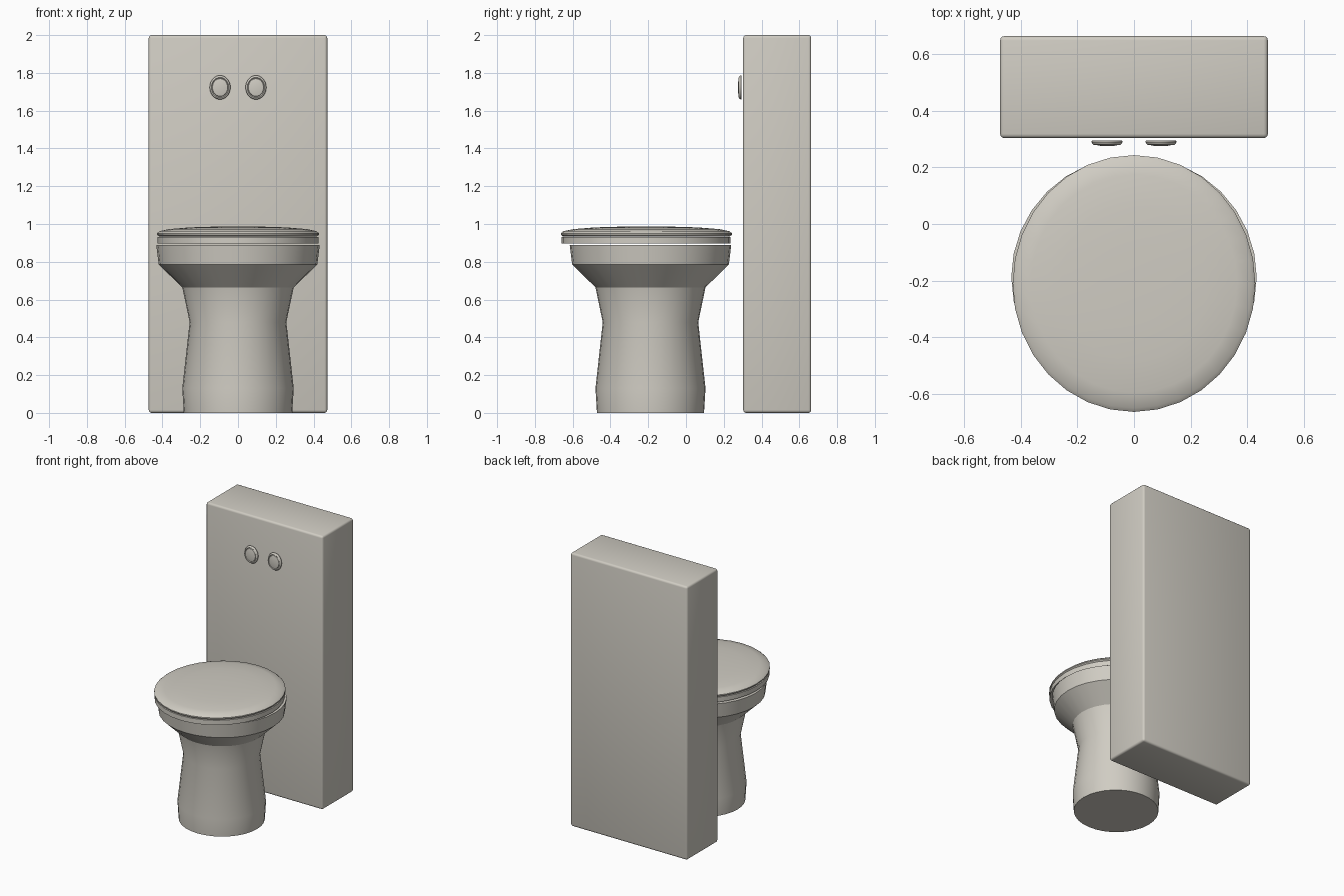
import bpy, bmesh, math
from mathutils import Matrix

if "Cube" in bpy.data.objects:
    bpy.data.objects.remove(bpy.data.objects["Cube"], do_unlink=True)

ceramic = bpy.data.materials.new("warm_white_ceramic")
ceramic.use_nodes = True
COLOR = (0.63, 0.605, 0.545, 1)
ceramic.diffuse_color = COLOR
ceramic.node_tree.nodes["Principled BSDF"].inputs["Base Color"].default_value = COLOR


def finish(name, bm):
    bmesh.ops.recalc_face_normals(bm, faces=bm.faces)
    mesh = bpy.data.meshes.new(name)
    bm.to_mesh(mesh)
    bm.free()
    mesh.materials.append(ceramic)
    obj = bpy.data.objects.new(name, mesh)
    bpy.context.collection.objects.link(obj)
    bpy.ops.object.select_all(action="DESELECT")
    obj.select_set(True)
    bpy.context.view_layer.objects.active = obj
    bpy.ops.object.shade_smooth_by_angle(angle=math.radians(30))
    return obj


def lathe(name, profile, matrix, closed=False, sides=32):
    """Spin (radius, height) points about z; a zero radius closes an end."""
    bm = bmesh.new()
    verts = [bm.verts.new((r, 0, z)) for r, z in profile]
    pairs = list(zip(verts, verts[1:]))
    if closed:
        pairs.append((verts[-1], verts[0]))
    edges = [bm.edges.new(p) for p in pairs]
    bmesh.ops.spin(bm, geom=verts + edges, axis=(0, 0, 1), cent=(0, 0, 0),
                   angle=math.tau, steps=sides, use_duplicate=False)
    bmesh.ops.remove_doubles(bm, verts=bm.verts, dist=0.0002)
    bm.transform(matrix)
    return finish(name, bm)


def oval(y, rx, ry):
    return Matrix.Translation((0, y, 0)) @ Matrix.Diagonal((rx, ry, 1, 1))


# Rear panel hiding the cistern
bm = bmesh.new()
bmesh.ops.create_cube(bm, size=1)
bm.transform(Matrix.Translation((0, 0.483, 1)) @ Matrix.Diagonal((0.945, 0.36, 2, 1)))
bmesh.ops.bevel(bm, geom=bm.edges[:], offset=0.015, segments=3, profile=0.5, affect="EDGES")
finish("cistern_panel", bm)

# Pedestal and bowl, hollow under the seat
lathe("bowl", [(0, 0), (0.287, 0), (0.295, 0.13), (0.256, 0.48), (0.295, 0.665),
               (0.42, 0.785), (0.433, 0.89), (0.35, 0.89), (0.32, 0.76),
               (0.2, 0.62), (0, 0.58)], oval(-0.188, 1, 0.988))

# Seat ring
lathe("seat", [(0.74, 0.897), (1, 0.897), (1, 0.932), (0.74, 0.932)],
      oval(-0.212, 0.425, 0.447), closed=True)

# Domed lid
lathe("lid", [(0, 0.934), (0.975, 0.934), (1, 0.943), (1, 0.951), (0.97, 0.962),
              (0.85, 0.973), (0.6, 0.982), (0.3, 0.986), (0, 0.987)],
      oval(-0.21, 0.428, 0.453))

# Pair of flush buttons, each a collar with a shallow domed cap
for side, x in (("right", -0.095), ("left", 0.095)):
    place = (Matrix.Translation((x, 0.295, 1.723)) @ Matrix.Rotation(math.pi / 2, 4, "X")
             @ Matrix.Diagonal((1, 1.16, 1, 1)))
    lathe(side + "_flush_button",
          [(0, 0), (0.053, 0), (0.055, 0.005), (0.051, 0.013), (0.046, 0.016),
           (0.042, 0.012), (0.04, 0.016), (0.025, 0.019), (0, 0.02)], place)
